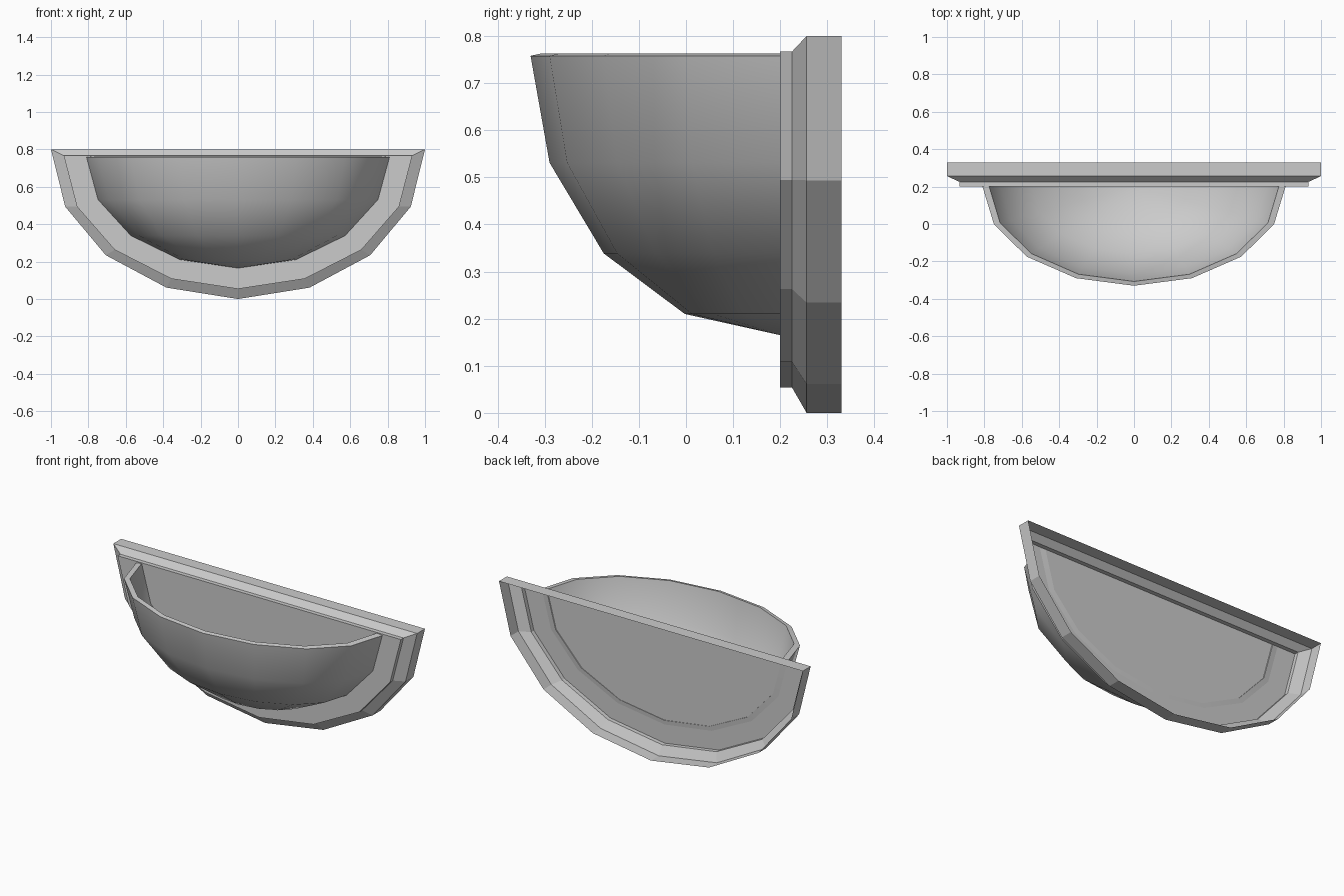
import bpy, bmesh
from math import sin, cos, pi

if "Cube" in bpy.data.objects:
    bpy.data.objects.remove(bpy.data.objects["Cube"])

SEG = 8  # segments round the half circle


def finish(name, bm):
    bmesh.ops.recalc_face_normals(bm, faces=bm.faces[:])
    mesh = bpy.data.meshes.new(name)
    bm.to_mesh(mesh)
    bm.free()
    obj = bpy.data.objects.new(name, mesh)
    bpy.context.collection.objects.link(obj)
    return obj


# Wall plate: half-round moulding, open at the back
bm = bmesh.new()
# y, half width, top z, drop
sections = [(0.33, 1.0, 0.80, 0.80), (0.256, 1.0, 0.80, 0.80),
            (0.225, 0.932, 0.767, 0.713), (0.20, 0.932, 0.767, 0.713)]
loops = []
for y, rx, top, rz in sections:
    loops.append([bm.verts.new((rx * cos(pi * i / SEG), y, top - rz * sin(pi * i / SEG)))
                  for i in range(SEG + 1)])
for a, b in zip(loops, loops[1:]):
    for i in range(SEG + 1):
        j = (i + 1) % (SEG + 1)
        bm.faces.new((a[i], a[j], b[j], b[i]))
front = bm.faces.new(loops[-1])
bm.normal_update()
finish("wall_plate", bm)
plate = bpy.data.objects["wall_plate"]
if min(plate.data.polygons, key=lambda p: p.center.y).normal.y > 0:
    plate.data.flip_normals()

# Bowl: quarter of a unit sphere, thickened, then scaled to an ellipsoid
bm = bmesh.new()
rings = []
for k in range(4):
    lat = k * pi / 8
    rings.append([bm.verts.new((cos(lat) * cos(pi * i / SEG), -cos(lat) * sin(pi * i / SEG), -sin(lat)))
                  for i in range(SEG + 1)])
pole = bm.verts.new((0, 0, -1))
for a, b in zip(rings, rings[1:]):
    for i in range(SEG):
        bm.faces.new((a[i], a[i + 1], b[i + 1], b[i]))
for i in range(SEG):
    bm.faces.new((rings[-1][i], rings[-1][i + 1], pole))
bowl = finish("bowl", bm)
if bowl.data.polygons[0].normal.dot(bowl.data.polygons[0].center) < 0:
    bowl.data.flip_normals()
bowl.location = (0, 0.20, 0.758)
bowl.scale = (0.81, 0.53, 0.593)
shell = bowl.modifiers.new("thickness", 'SOLIDIFY')
shell.thickness = 0.044
shell.offset = -1
bpy.context.view_layer.objects.active = bowl
bowl.select_set(True)
bpy.ops.object.modifier_apply(modifier=shell.name)
bpy.ops.object.shade_smooth_by_angle(angle=pi / 5)
